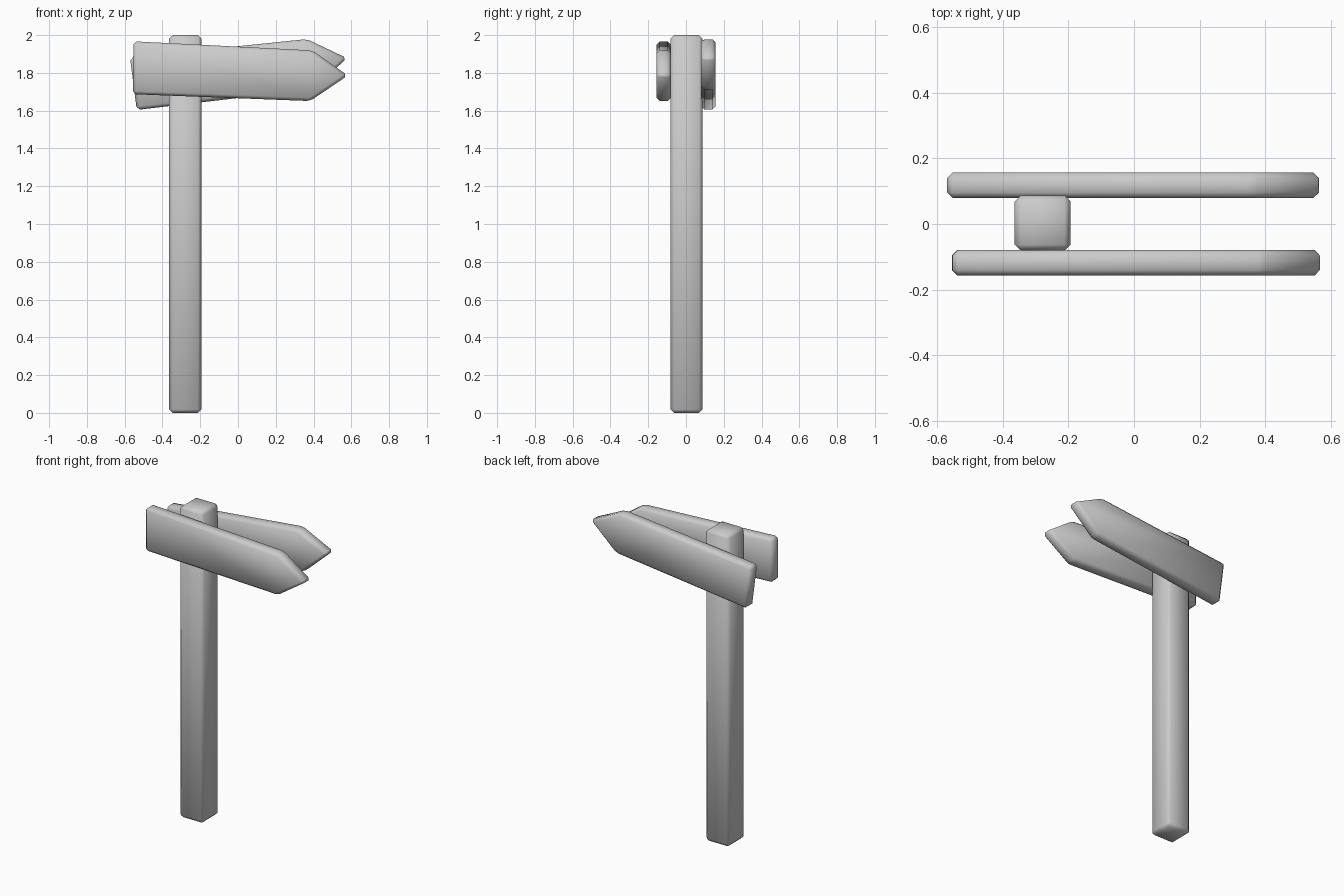
import bpy, bmesh

if "Cube" in bpy.data.objects:
    bpy.data.objects.remove(bpy.data.objects["Cube"])


def prism(name, outline, y0, y1, bevel):
    """Extrude an XZ outline from y0 to y1 and chamfer every edge."""
    bm = bmesh.new()
    face = bm.faces.new([bm.verts.new((x, y0, z)) for x, z in outline])
    ext = bmesh.ops.extrude_face_region(bm, geom=[face], use_keep_orig=True)
    verts = [v for v in ext["geom"] if isinstance(v, bmesh.types.BMVert)]
    bmesh.ops.translate(bm, verts=verts, vec=(0, y1 - y0, 0))
    bmesh.ops.recalc_face_normals(bm, faces=bm.faces[:])
    bmesh.ops.bevel(bm, geom=bm.edges[:], offset=bevel, segments=1,
                    profile=0.5, affect='EDGES')
    bmesh.ops.recalc_face_normals(bm, faces=bm.faces[:])
    for f in bm.faces:
        f.smooth = True
    mesh = bpy.data.meshes.new(name)
    bm.to_mesh(mesh)
    bm.free()
    obj = bpy.data.objects.new(name, mesh)
    bpy.context.collection.objects.link(obj)
    return obj


# Square upright post
prism("post", [(-0.364, 0), (-0.194, 0), (-0.194, 2), (-0.364, 2)],
      -0.081, 0.087, 0.018)

# Front arrow board, tilted slightly down
prism("front_arrow_board",
      [(-0.556, 1.687), (0.382, 1.651), (0.581, 1.786), (0.393, 1.919), (-0.554, 1.967)],
      -0.157, -0.079, 0.017)

# Back arrow board, tilted up
prism("back_arrow_board",
      [(-0.536, 1.604), (0.398, 1.714), (0.577, 1.878), (0.364, 1.979), (-0.572, 1.882)],
      0.079, 0.157, 0.017)
